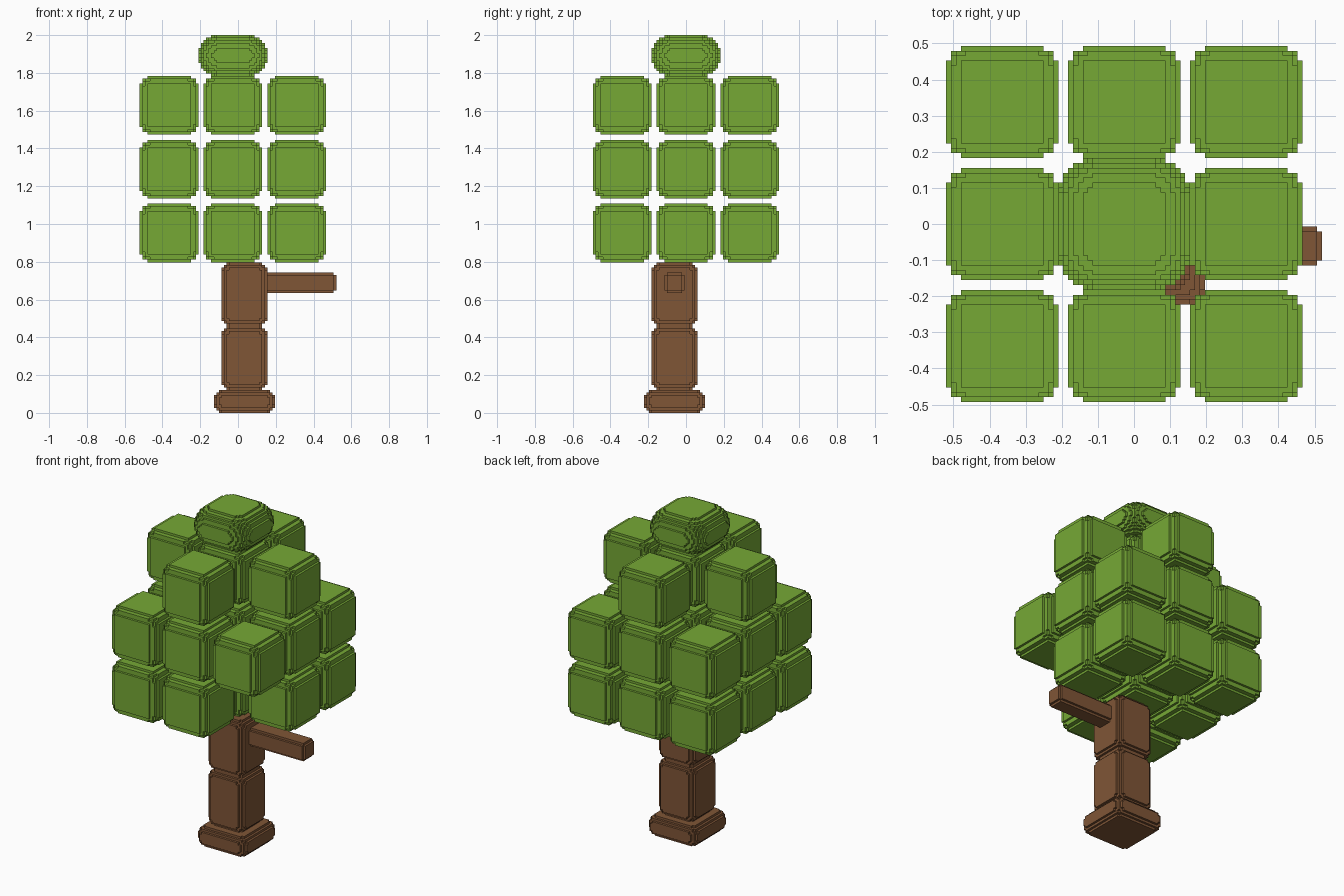
import bpy, bmesh
from itertools import product
from mathutils import Vector

cube = bpy.data.objects.get("Cube")
if cube:
    bpy.data.objects.remove(cube, do_unlink=True)

UNIT = 2 / 148                      # edge of one tiny step
ORIGIN = Vector((-38.5, -36.5, 0))  # grid corner, in steps


def material(name, color):
    m = bpy.data.materials.new(name)
    m.use_nodes = True
    m.diffuse_color = color
    m.node_tree.nodes["Principled BSDF"].inputs["Base Color"].default_value = color
    return m


leaf_green = material("leaf green", (0.18, 0.395, 0.036, 1))
bark_brown = material("bark brown", (0.215, 0.092, 0.037, 1))


def stepped_mesh(name, size, r, mat):
    """Box whose edges and corners are rounded to radius r in unit steps."""
    cuts, dist = [], []
    for n in size:
        k = min(r, n // 2)
        line = sorted(set(range(k + 1)) | set(range(n - k, n + 1)))
        cuts.append(line)
        # how far each cell lies inside the rounded zone
        dist.append([max(0, r - (a + b) / 2, r - n + (a + b) / 2)
                     if b - a == 1 else 0 for a, b in zip(line, line[1:])])
    cells = {c for c in product(*(range(len(d)) for d in dist))
             if sum(dist[i][c[i]] ** 2 for i in range(3)) <= r * r}
    bm = bmesh.new()
    verts = {}

    def vert(p):
        if p not in verts:
            verts[p] = bm.verts.new([(cuts[i][p[i]] - size[i] / 2) * UNIT for i in range(3)])
        return verts[p]

    # faces only where a filled cell meets an empty one
    for c in cells:
        for axis, side in product(range(3), (0, 1)):
            near = list(c)
            near[axis] += 2 * side - 1
            if tuple(near) in cells:
                continue
            u, v = (axis + 1) % 3, (axis + 2) % 3
            loop = []
            for du, dv in ((0, 0), (1, 0), (1, 1), (0, 1)):
                p = list(c)
                p[axis] += side
                p[u] += du
                p[v] += dv
                loop.append(vert(tuple(p)))
            bm.faces.new(loop if side else loop[::-1])
    mesh = bpy.data.meshes.new(name)
    bm.to_mesh(mesh)
    bm.free()
    mesh.materials.append(mat)
    return mesh


def place(name, mesh, low, size):
    ob = bpy.data.objects.new(name, mesh)
    ob.location = (ORIGIN + Vector(low) + Vector(size) / 2) * UNIT
    bpy.context.collection.objects.link(ob)


def part(name, low, size, r, mat):
    place(name, stepped_mesh(name, size, r, mat), low, size)


# trunk and branch
part("trunk_base", (29, 20, 0), (24, 24, 9), 4, bark_brown)
part("lower_trunk", (32, 23, 9), (18, 18, 25), 4, bark_brown)
part("upper_trunk", (32, 23, 34), (18, 18, 25), 4, bark_brown)
part("branch", (49, 28, 47), (28, 8, 8), 2, bark_brown)

# leaf blocks: one lower corner is open, the top layer is a plus shape
block = (23, 23, 23)
block_mesh = stepped_mesh("leaf_block", block, 5, leaf_green)
for i, j, k in product(range(3), repeat=3):
    corner = i != 1 and j != 1
    if (k == 2 and corner) or (i, j, k) == (2, 0, 0):
        continue
    place(f"leaf_block_{i}{j}{k}", block_mesh, (25 * i, 25 * j, 59 + 25 * k), block)

# rounded cap
part("leaf_cap", (23, 23, 132), (27, 27, 16), 8, leaf_green)
